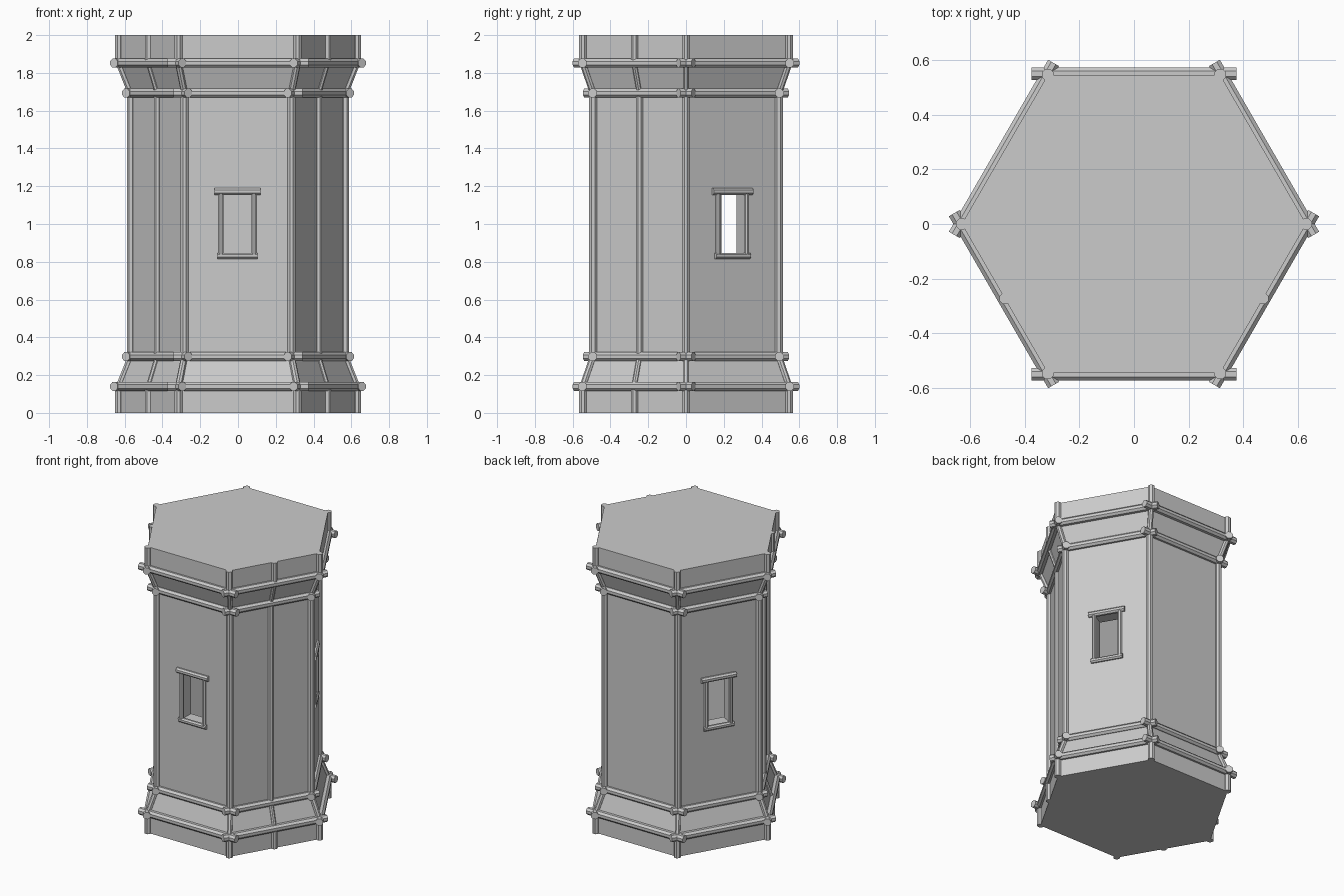
import bpy, bmesh, math
from mathutils import Vector, Matrix

if "Cube" in bpy.data.objects:
    bpy.data.objects.remove(bpy.data.objects["Cube"])

PROFILE = [(0.63, 0), (0.63, 0.14), (0.567, 0.298), (0.567, 1.693), (0.63, 1.852), (0.63, 2.0)]
THICK = 0.09
C30 = math.cos(math.pi / 6)


def corner(i, r, z):
    a = math.radians(60 * i)
    return Vector((r * math.cos(a), r * math.sin(a), z))


def finish(bm, name):
    me = bpy.data.meshes.new(name)
    bm.to_mesh(me)
    bm.free()
    ob = bpy.data.objects.new(name, me)
    bpy.context.collection.objects.link(ob)
    return ob


def shell(bm, profile, inward=False):
    rings = [[bm.verts.new(corner(i, r, z)) for i in range(6)] for r, z in profile]
    faces = [bm.faces.new(rings[0][::-1]), bm.faces.new(rings[-1])]
    for a, b in zip(rings, rings[1:]):
        for i in range(6):
            j = (i + 1) % 6
            faces.append(bm.faces.new((a[i], a[j], b[j], b[i])))
    if inward:
        bmesh.ops.reverse_faces(bm, faces=faces)


def bars(name, items):
    # octagonal rods between pairs of points
    bm = bmesh.new()
    for p, q, r in items:
        d = q - p
        m = (Matrix.Translation((p + q) / 2) @ d.to_track_quat('Z', 'Y').to_matrix().to_4x4()
             @ Matrix.Rotation(math.pi / 8, 4, 'Z'))
        bmesh.ops.create_cone(bm, cap_ends=True, segments=8, radius1=r, radius2=r,
                              depth=d.length, matrix=m)
    return finish(bm, name)


def face_matrix(i):
    # local x along the wall, -y outward, origin on the shaft wall
    return Matrix.Rotation(math.radians(60 * i + 120), 4, 'Z') @ Matrix.Translation((0, -0.567 * C30, 0))


WINDOWS = [4, 0, 2]   # front, back right, back left
MIDPOSTS = [3, 5]     # front left, front right

# hollow hexagonal tower body
bm = bmesh.new()
shell(bm, PROFILE)
ri = 0.567 - THICK / C30
shell(bm, [(ri, 0.08), (ri, 1.92)], inward=True)
body = finish(bm, "tower_body")

# window openings
bm = bmesh.new()
for i in WINDOWS:
    bmesh.ops.create_cube(bm, size=1, matrix=face_matrix(i) @ Matrix.Translation((-0.003, 0.04, 1.0))
                          @ Matrix.Diagonal((0.16, 0.22, 0.32, 1)))
cutter = finish(bm, "window_cutter")
cutter.hide_render = True
mod = body.modifiers.new("windows", 'BOOLEAN')
mod.operation = 'DIFFERENCE'
mod.solver = 'EXACT'
mod.object = cutter
bpy.context.view_layer.objects.active = body
bpy.ops.object.modifier_apply(modifier="windows")
bpy.data.objects.remove(cutter)

# corner posts and middle posts follow the wall profile
corner_bars, mid_bars = [], []
for (r0, z0), (r1, z1) in zip(PROFILE, PROFILE[1:]):
    slanted = r0 != r1
    for i in range(6):
        corner_bars.append((corner(i, r0, z0), corner(i, r1, z1), 0.018 if slanted else 0.023))
    for i in MIDPOSTS:
        p, q = [(corner(i, r, z) + corner(i + 1, r, z)) / 2 for r, z in ((r0, z0), (r1, z1))]
        mid_bars.append((p, q, 0.015 if slanted else 0.021))
bars("corner_posts", corner_bars)
bars("middle_posts", mid_bars)

# horizontal beams crossing at the corners
beams = []
for r, z in PROFILE[1:5]:
    for i in range(6):
        a, b = corner(i, r + 0.004, z), corner(i + 1, r + 0.004, z)
        e = (b - a).normalized() * (0.057 if i in (1, 4) else 0.046)
        beams.append((a - e, b + e, 0.025))
bars("horizontal_beams", beams)

# window frames
for n, i in enumerate(WINDOWS):
    m = face_matrix(i)
    parts = [((-0.124, 1.172), (0.118, 1.172), 0.019),
             ((-0.108, 0.831), (0.103, 0.831), 0.017),
             ((-0.09, 0.83), (-0.09, 1.172), 0.0145),
             ((0.084, 0.83), (0.084, 1.172), 0.0145)]
    bars(f"window_frame_{n + 1}", [(m @ Vector((p[0], -0.003, p[1])), m @ Vector((q[0], -0.003, q[1])), r)
                                   for p, q, r in parts])
